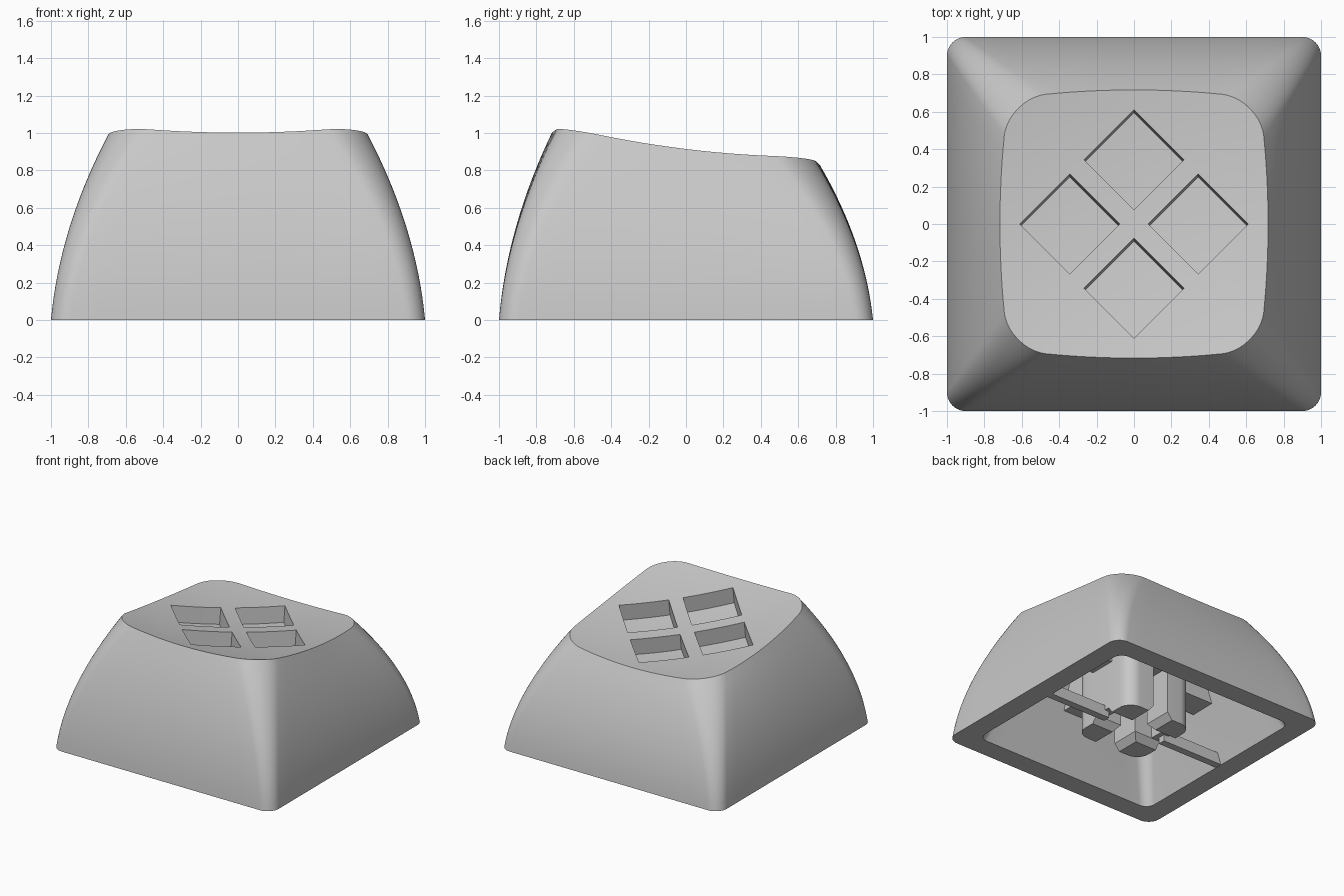
import bpy, bmesh, math

cube = bpy.data.objects.get("Cube")
if cube:
    bpy.data.objects.remove(cube, do_unlink=True)

grey = bpy.data.materials.new("grey_plastic")
grey.use_nodes = True
grey.diffuse_color = (0.58, 0.58, 0.58, 1)
grey.node_tree.nodes["Principled BSDF"].inputs["Base Color"].default_value = (0.58, 0.58, 0.58, 1)

TILT = 0.122
POCKET_DEPTH = 0.13
TOP_THICKNESS = 0.16
SUPPORT_BASE = 0.44
POCKETS = [(0.343, 0), (-0.343, 0), (0, 0.343), (0, -0.343)]


def dish(x, y):
    """Height of the scooped, sloping top."""
    return 0.86 - TILT * y + 0.105 * (x * x + y * y)


def under_top(x, y):
    """Height just inside the top wall, below the pocket floors."""
    return dish(x, y) - 0.145


def rounded_square(half, r, bulge=0.0, side=12, arc=10):
    """Outline of a rounded square whose sides may bow outwards."""
    pts = []
    c = half - r
    for k in range(4):
        a0 = k * math.pi / 2
        ca, sa = round(math.cos(a0)), round(math.sin(a0))
        local = [(half, -c + 2 * c * i / side) for i in range(side)]
        for i in range(arc):
            a = math.pi / 2 * i / arc
            local.append((c + r * math.cos(a), c + r * math.sin(a)))
        for x, y in local:
            x, y = (x * (1 + bulge * (1 - (y / half) ** 2)),
                    y * (1 + bulge * (1 - (x / half) ** 2)))
            pts.append((x * ca - y * sa, x * sa + y * ca))
    return pts


def finish(name, bm):
    bmesh.ops.recalc_face_normals(bm, faces=bm.faces)
    mesh = bpy.data.meshes.new(name)
    bm.to_mesh(mesh)
    bm.free()
    obj = bpy.data.objects.new(name, mesh)
    bpy.context.collection.objects.link(obj)
    mesh.materials.append(grey)
    return obj


def smooth(obj):
    bpy.ops.object.select_all(action='DESELECT')
    obj.select_set(True)
    bpy.context.view_layer.objects.active = obj
    bpy.ops.object.shade_smooth_by_angle(angle=math.radians(30))


def bridge(bm, rings):
    """Join rings of 3D points with quads and return their vertices."""
    loops = [[bm.verts.new(p) for p in ring] for ring in rings]
    n = len(loops[0])
    for a, b in zip(loops, loops[1:]):
        for i in range(n):
            j = (i + 1) % n
            bm.faces.new((a[i], a[j], b[j], b[i]))
    return loops


def solid(name, rings):
    bm = bmesh.new()
    loops = bridge(bm, rings)
    bm.faces.new(loops[0])
    bm.faces.new(loops[-1])
    smooth(finish(name, bm))


def at(pts, z):
    return [(x, y, z) for x, y in pts]


def blend(a, b, f):
    return [(p[0] + (q[0] - p[0]) * f, p[1] + (q[1] - p[1]) * f) for p, q in zip(a, b)]


# Hollow shell: ceiling, straight inner wall, rim, curved outer wall, scooped top
STEPS = 16
foot, crown = rounded_square(1.0, 0.1), rounded_square(0.67, 0.2, 0.07)
inner_foot, inner_crown = rounded_square(0.83, 0.08), rounded_square(0.57, 0.12)
rings = []
for i in range(1, 9):
    s = i / 8
    rings.append([(x * s, y * s, dish(x * s, y * s) - TOP_THICKNESS) for x, y in inner_crown])
for i in range(7, -1, -1):
    t = i / 8
    ring = blend(inner_foot, inner_crown, t)
    rings.append([(x, y, t * (dish(*c) - TOP_THICKNESS)) for (x, y), c in zip(ring, inner_crown)])
for i in range(STEPS + 1):
    t = i / STEPS
    ring = blend(foot, crown, 0.3 * t + 0.7 * t * t)
    rings.append([(x, y, t * dish(*c)) for (x, y), c in zip(ring, crown)])
for i in range(9, 0, -1):
    s = i / 10
    rings.append([(x * s, y * s, dish(x * s, y * s)) for x, y in crown])

bm = bmesh.new()
loops = bridge(bm, rings)
for loop, drop in ((loops[0], TOP_THICKNESS), (loops[-1], 0)):
    centre = bm.verts.new((0, 0, dish(0, 0) - drop))
    for i in range(len(loop)):
        bm.faces.new((loop[i - 1], loop[i], centre))
shell = finish("cap_shell", bm)

# Four diamond pockets sunk square to the sloping top
bm = bmesh.new()
cos45 = math.sqrt(0.5)
for px, py in POCKETS:
    verts = bmesh.ops.create_grid(bm, x_segments=6, y_segments=6, size=0.1885)["verts"]
    faces = list({f for v in verts for f in v.link_faces})
    for v in verts:
        x, y = (v.co.x - v.co.y) * cos45 + px, (v.co.x + v.co.y) * cos45 + py
        v.co = (x, y - POCKET_DEPTH * TILT, dish(x, y) - POCKET_DEPTH)
    lid = bmesh.ops.extrude_face_region(bm, geom=faces, use_keep_orig=True)["geom"]
    rise = POCKET_DEPTH + 0.06
    for v in lid:
        if isinstance(v, bmesh.types.BMVert):
            v.co.z += rise
            v.co.y += rise * TILT
cutter = finish("pocket_cutter", bm)
cutter.hide_render = True

cut = shell.modifiers.new("pockets", 'BOOLEAN')
cut.operation = 'DIFFERENCE'
cut.solver = 'EXACT'
cut.object = cutter
bpy.ops.object.select_all(action='DESELECT')
bpy.context.view_layer.objects.active = shell
shell.select_set(True)
bpy.ops.object.modifier_apply(modifier=cut.name)
bpy.data.objects.remove(cutter, do_unlink=True)
smooth(shell)

# Crossed support bars spanning the inside, their tops following the scoop
for name, sx, sy in (("support_bar_across", 0.72, 0.111), ("support_bar_lengthwise", 0.111, 0.72)):
    bm = bmesh.new()
    bmesh.ops.create_grid(bm, x_segments=12, y_segments=12, size=1)
    for v in bm.verts:
        v.co = (v.co.x * sx, v.co.y * sy, SUPPORT_BASE)
    lid = bmesh.ops.extrude_face_region(bm, geom=bm.faces[:], use_keep_orig=True)["geom"]
    for v in lid:
        if isinstance(v, bmesh.types.BMVert):
            v.co.z = under_top(v.co.x, v.co.y)
    smooth(finish(name, bm))

# Stem: solid core above, four corner posts below with a flared cross slot between
SIZE, R, GAP, FLARE = 0.31, 0.11, 0.07, 0.045
core = rounded_square(SIZE, R)
solid("stem_core", [at(core, SUPPORT_BASE), [(x, y, under_top(x, y)) for x, y in core]])


def post_outline(gap, sx, sy):
    pts = [(gap, gap), (SIZE, gap)]
    for i in range(9):
        a = math.pi / 2 * i / 8
        pts.append((SIZE - R + R * math.cos(a), SIZE - R + R * math.sin(a)))
    pts.append((gap, SIZE))
    return [(x * sx, y * sy) for x, y in pts]


for sx, side in ((1, "left"), (-1, "right")):
    for sy, end in ((1, "back"), (-1, "front")):
        narrow = post_outline(GAP, sx, sy)
        solid(f"stem_post_{end}_{side}",
              [at(post_outline(GAP + FLARE, sx, sy), 0), at(narrow, 0.055), at(narrow, SUPPORT_BASE + 0.01)])

    # Web closing the slot at the side, and the thin rib from it to the wall
    for name, x0, x1, w, z0, z1 in (("stem_web", 0.23, SIZE, GAP, 0.055, SUPPORT_BASE + 0.01),
                                    ("rib", 0.27, 0.84, 0.03, 0.002, 0.095)):
        box = [(x0 * sx, -w), (x1 * sx, -w), (x1 * sx, w), (x0 * sx, w)]
        solid(f"{name}_{side}", [at(box, z0), at(box, z1)])
